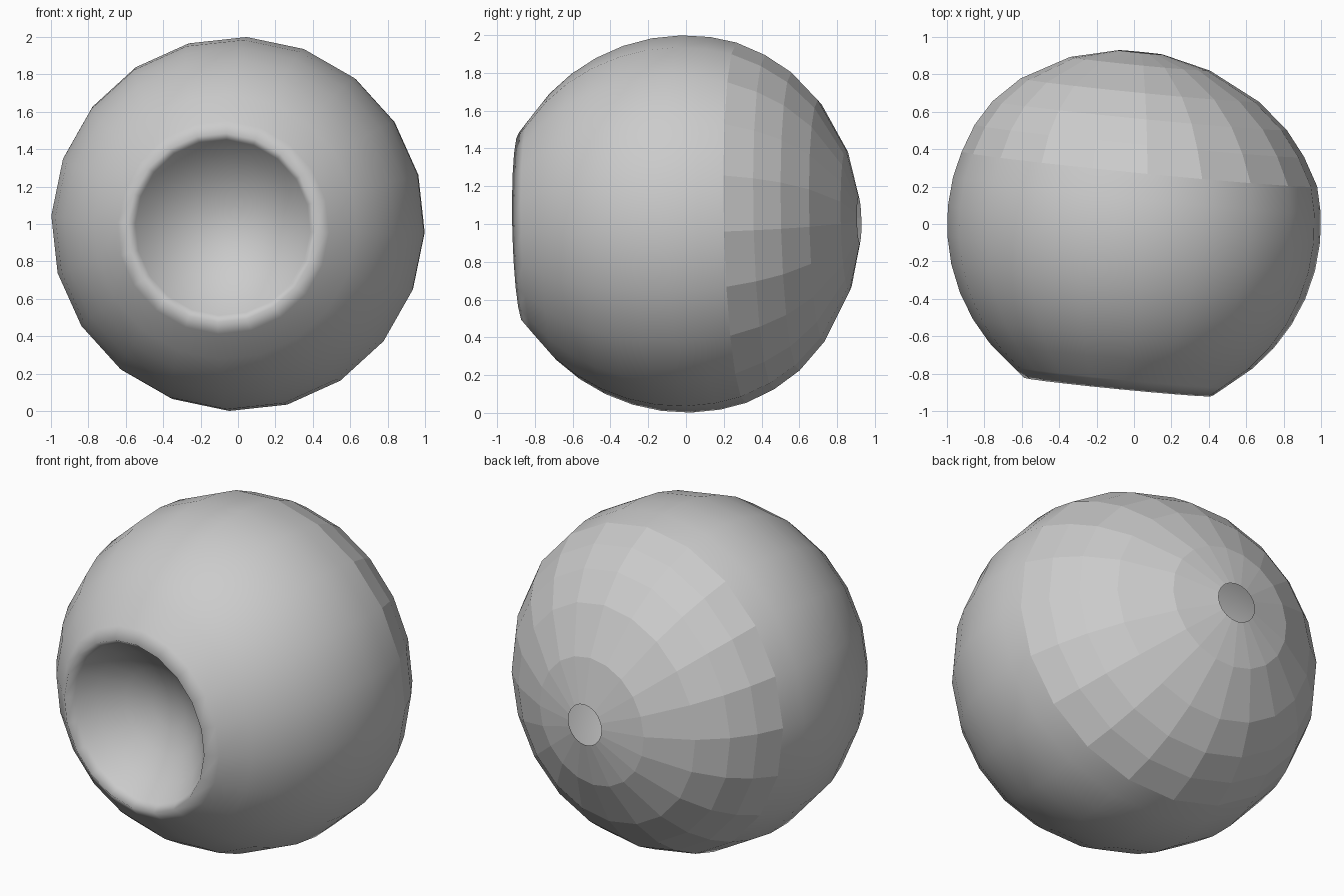
import bpy, bmesh, math
from mathutils import Vector

if "Cube" in bpy.data.objects:
    bpy.data.objects.remove(bpy.data.objects["Cube"])

SEG = 20
CENTRE = Vector((0, 0, 1))
# tilted axis: points towards the back of the eye
back = Vector((0.098, 0.995, 0.0226)).normalized()
side = back.cross(Vector((0, 0, 1))).normalized()
up = side.cross(back)

# rings: (radius, distance along axis, sideways shift)
socket = [(0.12, -0.585, 0), (0.26, -0.64, 0), (0.39, -0.74, 0), (0.47, -0.83, 0)]
rim = [(0.505, -0.875, 0), (0.57, -0.822, 0)]
ball = [(math.cos(math.radians(a)), math.sin(math.radians(a)), 0)
        for a in range(-45, 10, 9)]
rear = [(0.955, 0.295, 0), (0.885, 0.445, -0.015), (0.79, 0.58, -0.027),
        (0.64, 0.715, -0.04), (0.376, 0.855, -0.052), (0.12, 0.916, -0.055)]
smooth_rings = len(socket) + len(rim) + len(ball)

bm = bmesh.new()


def point(r, v, shift, ang):
    return CENTRE + side * (r * math.cos(ang) + shift) + up * (r * math.sin(ang)) + back * v


rings = []
for r, v, s in socket + rim + ball + rear:
    rings.append([bm.verts.new(point(r, v, s, math.radians(-2.8) + math.tau * i / SEG))
                  for i in range(SEG)])

# bottom of the front socket
tip = bm.verts.new(point(0, -0.57, 0, 0))
for i in range(SEG):
    bm.faces.new((tip, rings[0][i], rings[0][(i + 1) % SEG])).smooth = True

# shell: smooth front, faceted rear, open hole at the back
for k in range(len(rings) - 1):
    a, b = rings[k], rings[k + 1]
    for i in range(SEG):
        j = (i + 1) % SEG
        bm.faces.new((a[i], b[i], b[j], a[j])).smooth = k < smooth_rings

bmesh.ops.recalc_face_normals(bm, faces=bm.faces)
# make sure the shell faces outwards
f = max(bm.faces, key=lambda q: q.calc_center_median().z)
if f.normal.z < 0:
    bmesh.ops.reverse_faces(bm, faces=bm.faces)

mesh = bpy.data.meshes.new("eyeball")
bm.to_mesh(mesh)
bm.free()
bpy.context.collection.objects.link(bpy.data.objects.new("eyeball", mesh))
